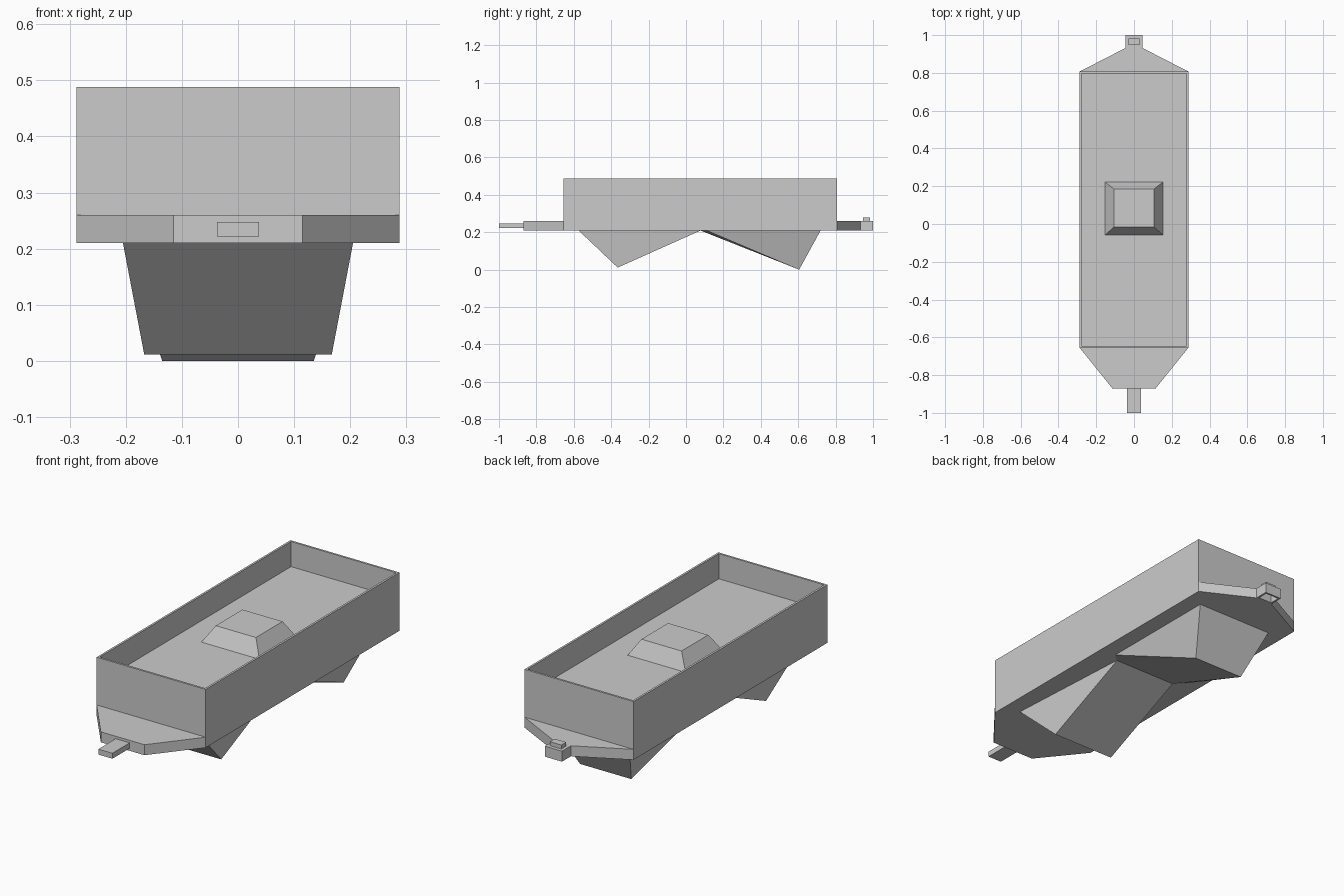
import bpy, bmesh
from mathutils import Vector

if "Cube" in bpy.data.objects:
    bpy.data.objects.remove(bpy.data.objects["Cube"])


def finish(name, bm):
    bmesh.ops.recalc_face_normals(bm, faces=bm.faces[:])
    mesh = bpy.data.meshes.new(name)
    bm.to_mesh(mesh)
    bm.free()
    obj = bpy.data.objects.new(name, mesh)
    bpy.context.collection.objects.link(obj)
    return obj


def hull(name, half_points):
    """Convex solid from points on the +x side, mirrored across x = 0."""
    bm = bmesh.new()
    for x, y, z in half_points:
        bm.verts.new((x, y, z))
        bm.verts.new((-x, y, z))
    bmesh.ops.convex_hull(bm, input=bm.verts[:])
    bmesh.ops.dissolve_limit(bm, angle_limit=0.01, verts=bm.verts[:], edges=bm.edges[:])
    return finish(name, bm)


def slab(name, y0, w0, y1, w1, z0, z1):
    """Flat plate tapering from half width w0 at y0 to w1 at y1."""
    return hull(name, [(w, y, z) for y, w in ((y0, w0), (y1, w1)) for z in (z0, z1)])


def hollow_box(name, half_w, y0, y1, z0, z1, wall, depth, side):
    """Box with a pocket sunk into its top (side=1) or bottom (side=-1)."""
    bm = bmesh.new()
    bmesh.ops.create_cube(bm, size=1)
    for v in bm.verts:
        v.co = Vector((v.co.x * 2 * half_w, (y0 + y1) / 2 + v.co.y * (y1 - y0),
                       (z0 + z1) / 2 + v.co.z * (z1 - z0)))
    bm.normal_update()
    face = [f for f in bm.faces if f.normal.z * side > 0.9]
    bmesh.ops.inset_region(bm, faces=face, thickness=wall)
    inner = bmesh.ops.extrude_discrete_faces(bm, faces=face)["faces"][0]
    bmesh.ops.translate(bm, verts=inner.verts[:], vec=(0, 0, -side * depth))
    return finish(name, bm)


# Open tray body
hollow_box("tray_body", 0.288, -0.655, 0.807, 0.21, 0.488, 0.014, 0.12, 1)

# Raised tapered block on the tray floor
hull("floor_block", [(0.153, -0.058, 0.368), (0.153, 0.222, 0.368),
                     (0.106, -0.016, 0.443), (0.106, 0.185, 0.443)])

# Front end plate and drawbar
slab("front_plate", -0.87, 0.115, -0.655, 0.288, 0.21, 0.26)
slab("front_drawbar", -1.0, 0.037, -0.87, 0.037, 0.222, 0.248)

# Rear end plate, hollow coupler and its cap
slab("rear_plate", 0.807, 0.288, 0.932, 0.045, 0.21, 0.26)
hollow_box("rear_coupler", 0.045, 0.932, 1.0, 0.21, 0.26, 0.013, 0.04, -1)
slab("coupler_cap", 0.947, 0.03, 0.983, 0.03, 0.26, 0.279)

# Sloped hoppers under the tray
hull("front_hopper", [(0.205, -0.575, 0.21), (0.167, 0.08, 0.21), (0.167, -0.365, 0.011)])
hull("rear_hopper", [(0.205, 0.72, 0.21), (0.205, 0.11, 0.21),
                     (0.167, 0.075, 0.21), (0.135, 0.605, 0.0)])
